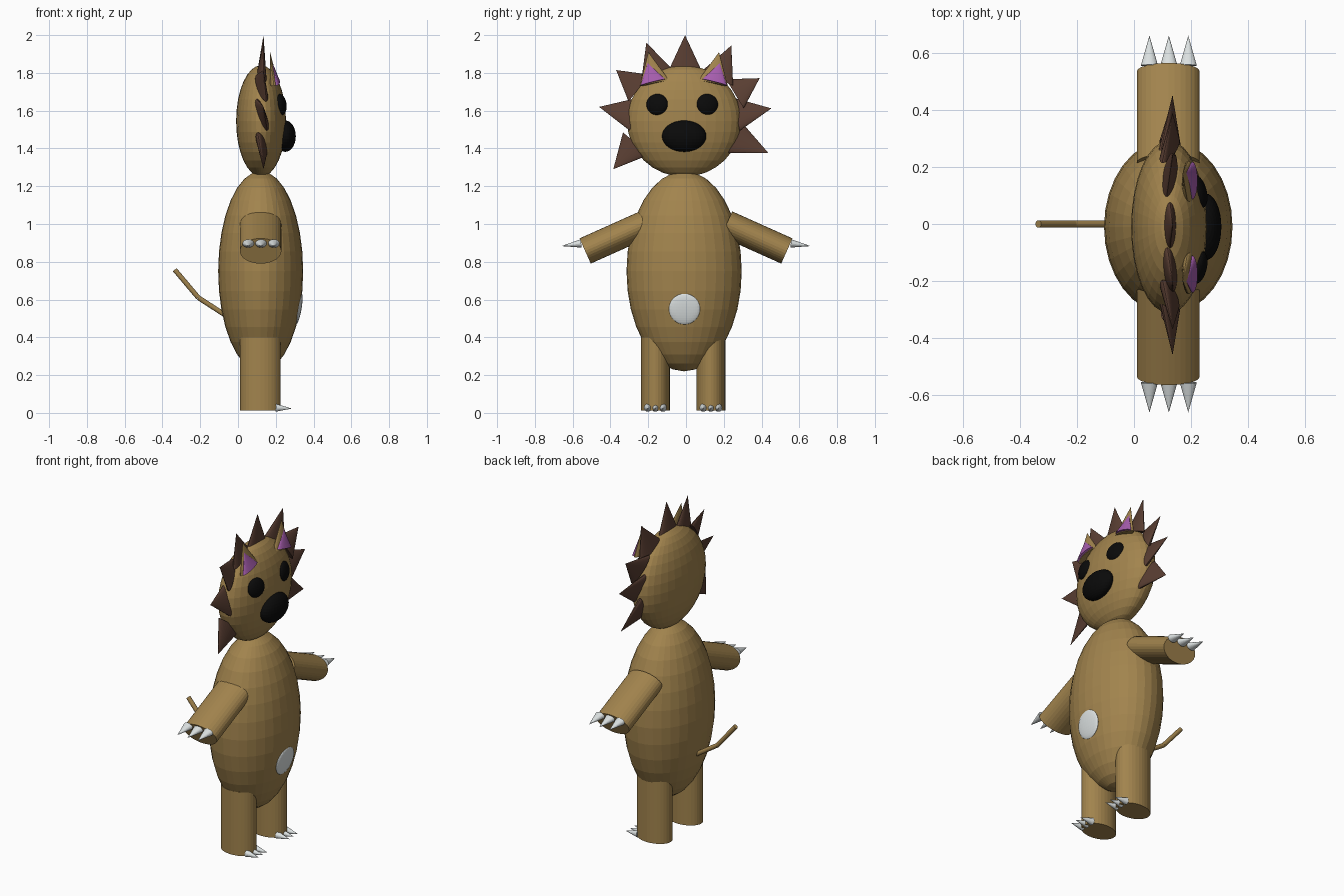
import bpy, bmesh, math
from mathutils import Vector, Matrix

cube = bpy.data.objects.get("Cube")
if cube:
    bpy.data.objects.remove(cube, do_unlink=True)


def material(name, rgb):
    m = bpy.data.materials.new(name)
    m.use_nodes = True
    m.diffuse_color = (*rgb, 1)
    bsdf = m.node_tree.nodes["Principled BSDF"]
    bsdf.inputs["Base Color"].default_value = (*rgb, 1)
    bsdf.inputs["Roughness"].default_value = 0.8
    return m


FUR = material("tan_fur", (0.36, 0.23, 0.075))
MANE = material("dark_brown_mane", (0.10, 0.048, 0.032))
PINK = material("purple_inner_ear", (0.38, 0.11, 0.42))
BLACK = material("black", (0.003, 0.003, 0.003))
WHITE = material("pale_grey", (0.72, 0.76, 0.76))


def finish(name, bm, matrix, mat):
    bm.transform(matrix)
    mesh = bpy.data.meshes.new(name)
    bm.to_mesh(mesh)
    bm.free()
    mesh.materials.append(mat)
    obj = bpy.data.objects.new(name, mesh)
    bpy.context.collection.objects.link(obj)
    return obj


def ellipsoid(name, center, radii, mat, tilt=0, turn=0):
    """Faceted ellipsoid, tilted about y and turned about z (degrees)."""
    bm = bmesh.new()
    bmesh.ops.create_uvsphere(bm, u_segments=32, v_segments=16, radius=1)
    matrix = (Matrix.Translation(center)
              @ Matrix.Rotation(math.radians(turn), 4, "Z")
              @ Matrix.Rotation(math.radians(tilt), 4, "Y")
              @ Matrix.Diagonal((*radii, 1)))
    return finish(name, bm, matrix, mat)


def taper(name, start, end, thick, wide, mat, thick_axis=(1, 0, 0), tip=0):
    """Oval cone (tip=0) or cylinder (tip=1) running from start to end."""
    start, end = Vector(start), Vector(end)
    axis = (end - start).normalized()
    u = Vector(thick_axis)
    u = (u - axis * u.dot(axis)).normalized()
    v = axis.cross(u)
    basis = Matrix((u, v, axis)).transposed().to_4x4()
    bm = bmesh.new()
    bmesh.ops.create_cone(bm, cap_ends=True, segments=32, radius1=1,
                          radius2=tip, depth=(end - start).length)
    matrix = (Matrix.Translation((start + end) / 2) @ basis
              @ Matrix.Diagonal((thick, wide, 1, 1)))
    return finish(name, bm, matrix, mat)


# Body and head
ellipsoid("body", (0.12, -0.01, 0.75), (0.225, 0.305, 0.53), FUR)
ellipsoid("head", (0.122, -0.01, 1.545), (0.132, 0.302, 0.295), FUR)
ellipsoid("belly_patch", (0.322, -0.008, 0.55), (0.014, 0.082, 0.083), WHITE, tilt=10)
ellipsoid("nose", (0.25, -0.01, 1.465), (0.056, 0.117, 0.083), BLACK)

# Limbs, claws, eyes and ears on both sides
for side, s in (("left", 1), ("right", -1)):
    taper(side + "_arm", (0.12, s * 0.215, 1.0), (0.12, s * 0.534, 0.857),
          0.11, 0.073, FUR, tip=1)
    leg_y = -0.015 + s * 0.147
    taper(side + "_leg", (0.118, leg_y, 0.013), (0.118, leg_y, 0.4),
          0.108, 0.076, FUR, tip=1)
    for i in (-1, 0, 1):
        x = 0.122 + i * 0.068
        taper(f"{side}_hand_claw_{i + 2}", (x, s * 0.555, 0.897),
              (x, s * 0.66, 0.883), 0.03, 0.022, WHITE)
        y = leg_y + i * 0.04
        taper(f"{side}_foot_claw_{i + 2}", (0.2, y, 0.027), (0.285, y, 0.023),
              0.021, 0.02, WHITE, thick_axis=(0, 0, 1))
    ellipsoid(side + "_eye", (0.228, -0.02 + s * 0.133, 1.633),
              (0.026, 0.058, 0.056), BLACK, tilt=-8, turn=s * 14)
    taper(side + "_ear", (0.19, -0.012 + s * 0.155, 1.745),
          (0.17, -0.012 + s * 0.187, 1.91), 0.022, 0.08, FUR)
    taper(side + "_inner_ear", (0.205, -0.012 + s * 0.164, 1.75),
          (0.183, -0.012 + s * 0.19, 1.853), 0.018, 0.067, PINK)

# Mane spikes: base y, z then tip y, z
spikes = [
    (-0.005, 1.80, -0.005, 2.0),
    (-0.15, 1.78, -0.21, 1.96), (0.165, 1.77, 0.24, 1.945),
    (-0.25, 1.72, -0.37, 1.815), (0.26, 1.69, 0.39, 1.772),
    (-0.28, 1.58, -0.46, 1.62), (0.27, 1.58, 0.452, 1.612),
    (-0.265, 1.425, -0.385, 1.29), (0.26, 1.455, 0.437, 1.375),
]
for n, (y0, z0, y1, z1) in enumerate(spikes, 1):
    taper(f"mane_spike_{n}", (0.125, y0, z0), (0.135, y1, z1),
          0.024, 0.093, MANE, thick_axis=(1, 0, 0.35))

# Bent tail
tail = [(-0.04, 0, 0.5), (-0.21, 0, 0.61), (-0.335, 0, 0.758)]
for n in (0, 1):
    taper(f"tail_part_{n + 1}", tail[n], tail[n + 1], 0.013, 0.013, FUR,
          thick_axis=(0, 1, 0), tip=1)
